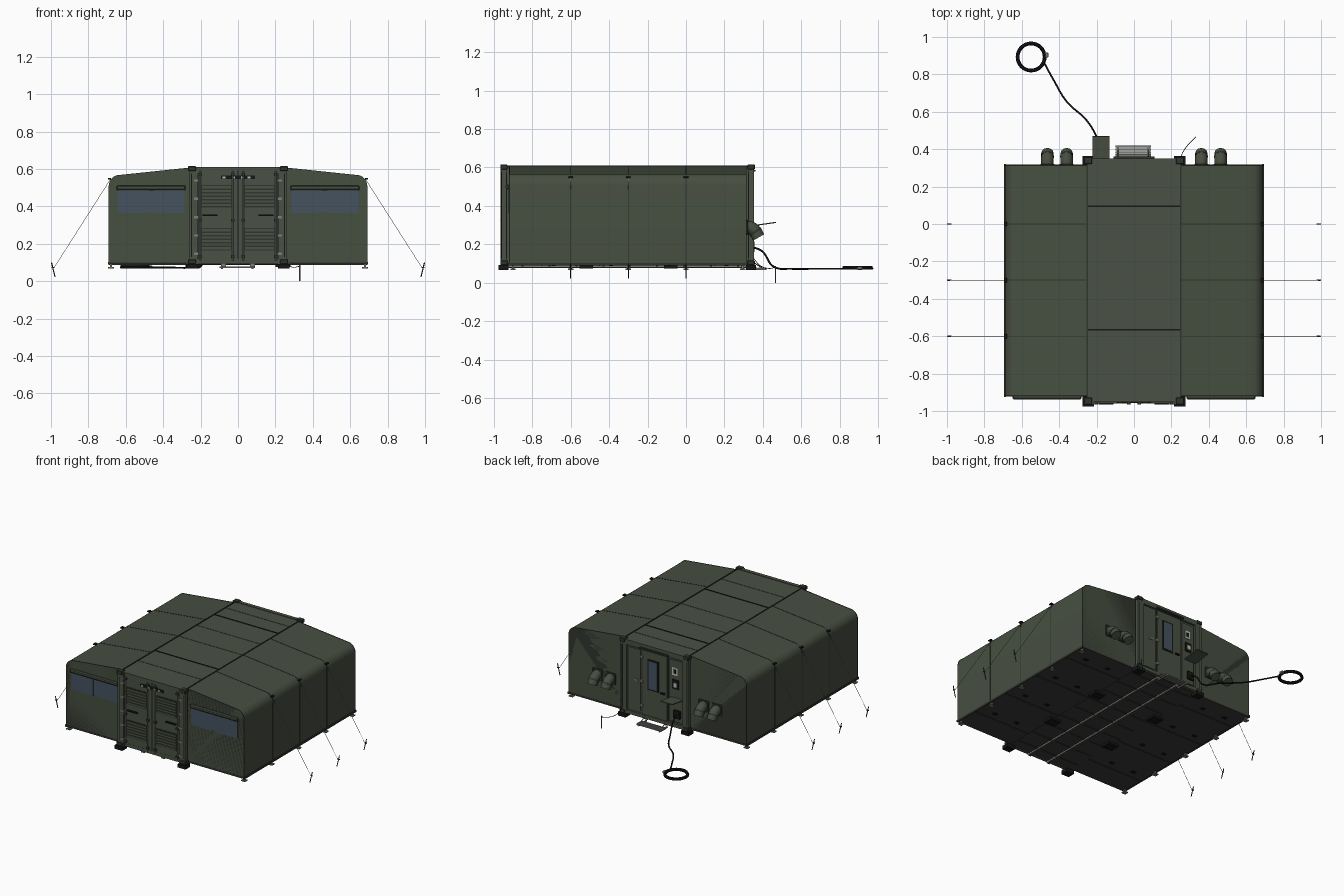
import bpy, bmesh, math
from mathutils import Vector

if "Cube" in bpy.data.objects:
    bpy.data.objects.remove(bpy.data.objects["Cube"])


def material(name, r, g, b):
    m = bpy.data.materials.new(name)
    m.use_nodes = True
    m.diffuse_color = (r, g, b, 1)
    m.node_tree.nodes["Principled BSDF"].inputs["Base Color"].default_value = (r, g, b, 1)
    return m


GREEN = material("olive canvas", 0.062, 0.077, 0.051)
PAINT = material("olive paint", 0.068, 0.083, 0.058)
DARK = material("dark olive", 0.03, 0.036, 0.026)
FLOOR = material("floor underside", 0.04, 0.045, 0.038)
BLACK = material("black rubber", 0.008, 0.008, 0.008)
METAL = material("grey metal", 0.2, 0.21, 0.19)
PALE = material("pale label", 0.5, 0.52, 0.5)
GLASS = material("blue window", 0.06, 0.085, 0.115)


def finish(name, mesh, mat):
    mesh.materials.clear()
    mesh.materials.append(mat)
    ob = bpy.data.objects.new(name, mesh)
    bpy.context.collection.objects.link(ob)
    return ob


def box(name, mat, x, y, z, bevel=0):
    """Box from (low, high) pairs; pairs may be reversed by mirroring."""
    bm = bmesh.new()
    bmesh.ops.create_cube(bm, size=1)
    for v in bm.verts:
        v.co = [sum(p) / 2 + c * abs(p[1] - p[0]) for p, c in zip((x, y, z), v.co)]
    if bevel:
        bmesh.ops.bevel(bm, geom=bm.edges[:], offset=bevel, segments=1, affect="EDGES")
    me = bpy.data.meshes.new(name)
    bm.to_mesh(me)
    bm.free()
    return finish(name, me, mat)


def prism(name, mat, profile, y0, y1):
    """Extrude a closed x-z profile along y."""
    bm = bmesh.new()
    face = bm.faces.new([bm.verts.new((x, y0, z)) for x, z in profile])
    out = bmesh.ops.extrude_face_region(bm, geom=[face])
    bmesh.ops.translate(bm, vec=(0, y1 - y0, 0),
                        verts=[v for v in out["geom"] if isinstance(v, bmesh.types.BMVert)])
    bmesh.ops.recalc_face_normals(bm, faces=bm.faces)
    me = bpy.data.meshes.new(name)
    bm.to_mesh(me)
    bm.free()
    ob = finish(name, me, mat)
    bpy.ops.object.select_all(action="DESELECT")
    ob.select_set(True)
    bpy.context.view_layer.objects.active = ob
    bpy.ops.object.shade_smooth_by_angle(angle=math.radians(30))
    return ob


def tube(name, mat, points, radius, smooth=False, closed=False, sides=2):
    """Round tube along a path."""
    cu = bpy.data.curves.new(name + " path", "CURVE")
    cu.dimensions = "3D"
    cu.bevel_depth, cu.bevel_resolution, cu.use_fill_caps = radius, sides, True
    if smooth:
        sp = cu.splines.new("BEZIER")
        sp.bezier_points.add(len(points) - 1)
        for b, p in zip(sp.bezier_points, points):
            b.co = p
            b.handle_left_type = b.handle_right_type = "AUTO"
    else:
        sp = cu.splines.new("POLY")
        sp.points.add(len(points) - 1)
        for b, p in zip(sp.points, points):
            b.co = (*p, 1)
    sp.use_cyclic_u = closed
    helper = bpy.data.objects.new(name + " path", cu)
    me = bpy.data.meshes.new_from_object(helper)
    bpy.data.objects.remove(helper)
    return finish(name, me, mat)


def wing_profile(s, grow=0.0):
    """Sloped roof, rounded eave and straight wall of one tent wing."""
    pts = [(0.25, 0.607 + grow), (0.62, 0.568 + grow)]
    for i in range(1, 8):
        a = math.radians(84 - 12 * i)
        pts.append((0.63 + (0.06 + grow) * math.cos(a), 0.508 + (0.06 + grow) * math.sin(a)))
    pts += [(0.69 + grow, 0.1), (0.25, 0.1)]
    return [(s * x, z) for x, z in pts]


SEAMS = (-0.6, -0.3, 0.0)

# Tent wings
for s, side in ((1, "left"), (-1, "right")):
    def X(a, b):
        return (s * a, s * b)

    prism(side + " wing", GREEN, wing_profile(s), -0.92, 0.315)
    box(side + " wing floor", FLOOR, X(0.25, 0.692), (-0.922, 0.318), (0.092, 0.102))
    box(side + " floor edge", DARK, X(0.685, 0.695), (-0.925, 0.32), (0.09, 0.104))
    for y in (-0.92, 0.311):
        prism(side + " end hem", DARK, wing_profile(s, 0.0015), y, y + 0.004)
    for y in SEAMS:
        prism(side + " roof seam", DARK, wing_profile(s, 0.0015), y - 0.002, y + 0.002)
        box(side + " eave ring", BLACK, X(0.68, 0.696), (y - 0.012, y + 0.012), (0.545, 0.552))
        tube(side + " guy rope", METAL, [(s * 0.682, y, 0.545), (s * 0.985, y, 0.07)], 0.0013, sides=1)
        tube(side + " ground stake", DARK, [(s * 0.997, y, 0.1), (s * 0.978, y, 0.022)], 0.003)
        box(side + " stake hook", DARK, X(0.984, 0.997), (y - 0.004, y + 0.004), (0.07, 0.076))
    # Front windows below a rolled flap
    for a, b in ((0.285, 0.45), (0.475, 0.645)):
        box(side + " front window", GLASS, X(a, b), (-0.926, -0.918), (0.365, 0.485))
    box(side + " window band", GLASS, X(0.45, 0.475), (-0.923, -0.918), (0.37, 0.485))
    box(side + " rolled flap", GREEN, X(0.28, 0.65), (-0.938, -0.918), (0.488, 0.512), 0.006)
    box(side + " flap shadow strip", DARK, X(0.28, 0.65), (-0.934, -0.918), (0.485, 0.49))
    # Floor joints and levelling feet
    for y in (-0.9, -0.6, -0.3, 0.0, 0.295):
        box(side + " jack leg", METAL, X(0.673, 0.685), (y - 0.006, y + 0.006), (0.075, 0.095))
        box(side + " jack foot", METAL, X(0.664, 0.694), (y - 0.014, y + 0.014), (0.068, 0.075))
    for y in (-0.75, -0.45, -0.15, 0.15):
        box(side + " floor joint", DARK, X(0.25, 0.69), (y - 0.004, y + 0.004), (0.088, 0.093))
        for x in (0.38, 0.56):
            box(side + " floor bracket", BLACK, X(x, x + 0.03), (y + 0.05, y + 0.07), (0.087, 0.093))
    # Air duct hoods on the rear wall
    for x in (0.36, 0.463):
        tube(side + " duct hood", GREEN, [(s * x, 0.31, 0.29), (s * x, 0.34, 0.285),
             (s * x, 0.36, 0.268), (s * x, 0.378, 0.236)], 0.033, True, sides=4)
        tube(side + " duct band", DARK, [(s * x, 0.357, 0.27), (s * x, 0.363, 0.261)], 0.035, sides=4)
        box(side + " duct collar", DARK, X(x - 0.038, x + 0.038), (0.313, 0.322), (0.25, 0.328), 0.003)

# Container core
box("container body", PAINT, (-0.25, 0.25), (-0.935, 0.335), (0.096, 0.606))
box("container underside", FLOOR, (-0.25, 0.25), (-0.93, 0.33), (0.09, 0.097))
for y in (-0.75, -0.3, -0.1, 0.22):
    box("roof panel seam", PAINT, (-0.245, 0.245), (y - 0.003, y + 0.003), (0.604, 0.608))
for y in (-0.565, 0.095):
    box("roof cover joint", BLACK, (-0.245, 0.245), (y - 0.004, y + 0.004), (0.604, 0.609))
for y in (-0.943, 0.335):
    box("end header", PAINT, (-0.25, 0.25), (y - 0.01, y + 0.015), (0.575, 0.61))
    box("end sill", PAINT, (-0.25, 0.25), (y - 0.01, y + 0.015), (0.093, 0.118))
for s in (1, -1):
    box("roof side rail", DARK, (s * 0.247, s * 0.253), (-0.95, 0.345), (0.6, 0.611))
    box("skid rail", METAL, (s * 0.065, s * 0.09), (-0.945, 0.335), (0.08, 0.093))
    box("skid rail edge", DARK, (s * 0.074, s * 0.081), (-0.94, 0.33), (0.078, 0.082))
    for y in (-0.947, 0.339):
        box("corner post", PAINT, (s * 0.215, s * 0.262), (y - 0.014, y + 0.014), (0.09, 0.61))
        box("post groove", BLACK, (s * 0.247, s * 0.251), (y - 0.016, y + 0.016), (0.13, 0.575))
        for z in (0.092, 0.59):
            box("corner casting", DARK, (s * 0.225, s * 0.267), (y - 0.019, y + 0.019), (z, z + 0.025), 0.003)
        box("corner pad", BLACK, (s * 0.215, s * 0.275), (y - 0.028, y + 0.024), (0.067, 0.092))
    for y in (-0.52, -0.08):
        box("middle pad", BLACK, (s * 0.2, s * 0.28), (y - 0.035, y + 0.035), (0.075, 0.092))
for i in range(9):
    y = -0.85 + i * 0.14
    box("cross member", DARK, (-0.24, 0.24), (y - 0.005, y + 0.005), (0.086, 0.092))

# Front cargo doors with louvres, lock rods and hinges
for s in (1, -1):
    box("cargo door", PAINT, (s * 0.004, s * 0.212), (-0.952, -0.93), (0.118, 0.592))
    for z in (0.165, 0.395):
        box("louvre recess", DARK, (s * 0.035, s * 0.195), (-0.955, -0.945), (z, z + 0.12))
        for i in range(6):
            box("louvre slat", PAINT, (s * 0.038, s * 0.192), (-0.96, -0.948),
                (z + 0.006 + i * 0.019, z + 0.018 + i * 0.019))
    for x in (0.028, 0.202):
        tube("lock rod", METAL, [(s * x, -0.961, 0.11), (s * x, -0.961, 0.59)], 0.0035)
        for z in (0.125, 0.32, 0.565):
            box("rod keeper", DARK, (s * (x - 0.009), s * (x + 0.009)), (-0.966, -0.95), (z, z + 0.014))
    box("door handle", BLACK, (s * 0.11, s * 0.19), (-0.966, -0.95), (0.35, 0.357))
    for i in range(5):
        z = 0.14 + i * 0.098
        box("door hinge", METAL, (s * 0.212, s * 0.236), (-0.966, -0.95), (z, z + 0.013))
box("door gasket", BLACK, (-0.004, 0.004), (-0.955, -0.94), (0.118, 0.592))
box("number plate", BLACK, (-0.09, 0.09), (-0.957, -0.95), (0.546, 0.564))
for x in (-0.075, -0.025, 0.025, 0.06):
    box("plate mark", PALE, (x - 0.008, x + 0.008), (-0.959, -0.956), (0.55, 0.56))

# Rear entrance door and service panel
box("door surround", DARK, (-0.1, 0.102), (0.33, 0.342), (0.11, 0.575))
box("entrance door", PAINT, (-0.094, 0.096), (0.33, 0.346), (0.116, 0.568))
box("window frame", BLACK, (-0.032, 0.054), (0.34, 0.349), (0.3, 0.515))
box("door window", GLASS, (-0.022, 0.044), (0.342, 0.351), (0.31, 0.505))
box("entrance handle", BLACK, (-0.08, -0.05), (0.344, 0.358), (0.3, 0.31))
for z in (0.17, 0.34, 0.51):
    box("entrance hinge", METAL, (0.09, 0.108), (0.34, 0.353), (z, z + 0.02))
box("side panel", PAINT, (0.115, 0.205), (0.33, 0.341), (0.13, 0.56))
box("panel latch", METAL, (0.13, 0.16), (0.338, 0.347), (0.34, 0.35))
box("service panel", PAINT, (-0.208, -0.112), (0.33, 0.343), (0.13, 0.56))
box("service label", PALE, (-0.175, -0.135), (0.34, 0.346), (0.455, 0.51))
box("label symbol", BLACK, (-0.163, -0.147), (0.342, 0.348), (0.468, 0.497))
box("socket plate", BLACK, (-0.185, -0.135), (0.34, 0.349), (0.36, 0.425))
box("socket", PALE, (-0.172, -0.15), (0.342, 0.352), (0.375, 0.405))
box("cable inlet", BLACK, (-0.2, -0.15), (0.34, 0.356), (0.16, 0.215))
shelf = box("service hatch", PAINT, (-0.222, -0.13), (0, 0.125), (-0.003, 0.003))
shelf.location = (0, 0.345, 0.297)
shelf.rotation_euler.x = math.radians(8)
box("rain gutter", DARK, (-0.11, 0.11), (0.34, 0.362), (0.578, 0.588))

# Entrance step
for i in range(4):
    y = 0.362 + i * 0.0155
    box("step slat", METAL, (-0.1, 0.092), (y, y + 0.011), (0.072, 0.08))
for x in (-0.085, 0.077):
    box("step bracket", METAL, (x - 0.005, x + 0.005), (0.33, 0.42), (0.066, 0.074))
    tube("step brace", METAL, [(x, 0.345, 0.11), (x, 0.4, 0.075)], 0.003)

# Power cable with coil
tube("power cable", BLACK, [(-0.175, 0.35, 0.185), (-0.18, 0.395, 0.165), (-0.195, 0.455, 0.085),
     (-0.25, 0.55, 0.073), (-0.36, 0.655, 0.073), (-0.43, 0.77, 0.073), (-0.482, 0.865, 0.073)],
     0.005, True)
for r, z in ((0.077, 0.074), (0.068, 0.074), (0.073, 0.083)):
    ring = [(-0.55 + r * math.cos(i * math.tau / 32), 0.893 + r * math.sin(i * math.tau / 32), z)
            for i in range(32)]
    tube("cable coil", BLACK, ring, 0.0055, closed=True)
box("cable plug", METAL, (-0.48, -0.458), (0.89, 0.918), (0.068, 0.085), 0.003)

# Earthing rod and wire
tube("earth rod", METAL, [(0.33, 0.465, 0), (0.33, 0.465, 0.088)], 0.003)
tube("earth wire", BLACK, [(0.25, 0.35, 0.13), (0.262, 0.385, 0.09), (0.295, 0.43, 0.075),
     (0.33, 0.465, 0.08)], 0.0018, True)
